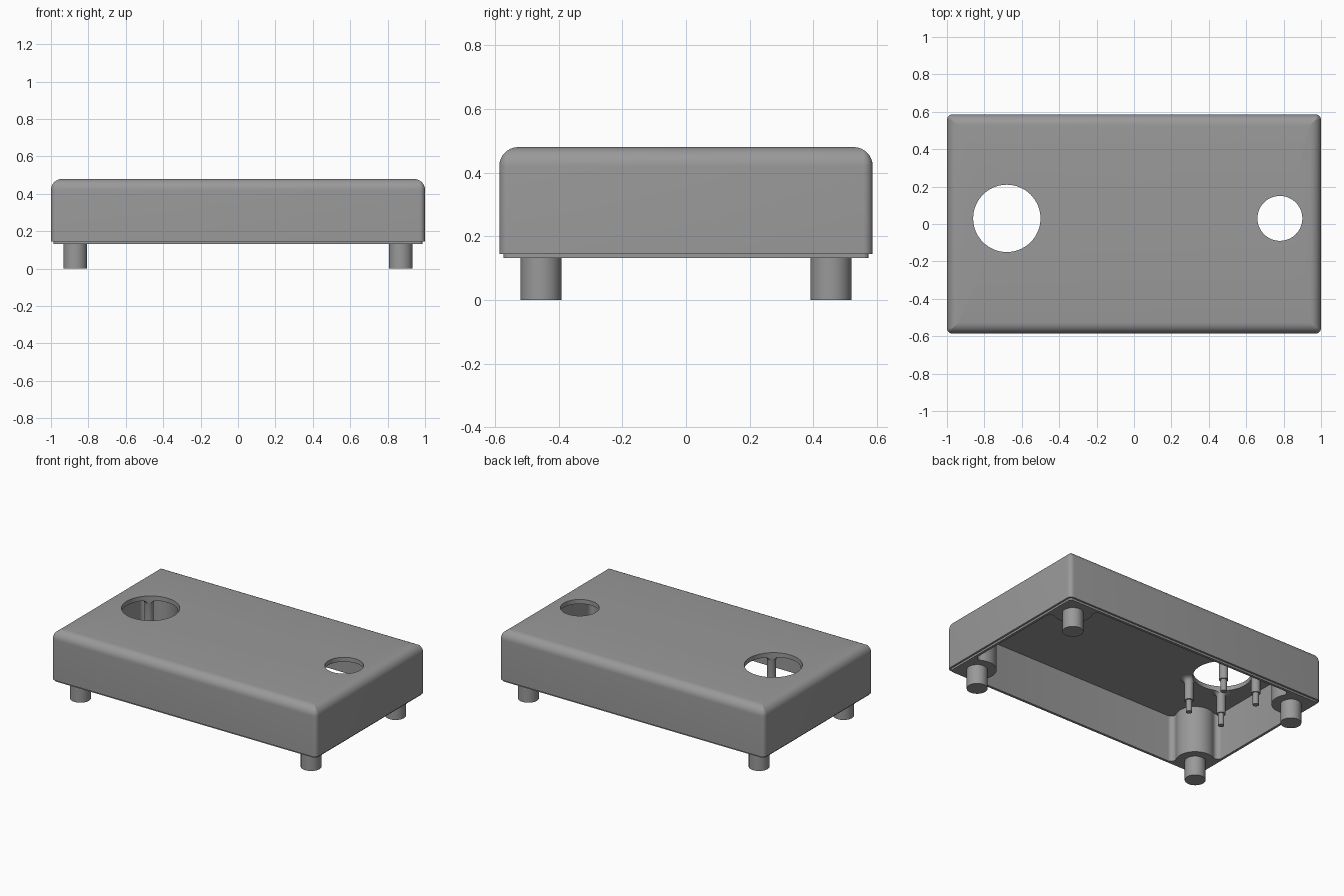
import bpy, bmesh, math
from math import cos, sin, pi

if "Cube" in bpy.data.objects:
    bpy.data.objects.remove(bpy.data.objects["Cube"])

grey = bpy.data.materials.new("plain grey")
grey.diffuse_color = (0.32, 0.32, 0.32, 1)
grey.use_nodes = True
grey.node_tree.nodes["Principled BSDF"].inputs["Base Color"].default_value = grey.diffuse_color

HX, HY = 1.0, 0.586            # outer half sizes
WALL, Z0, STEP, TOP = 0.03, 0.132, 0.145, 0.48
CEILING = 0.45


def loft(name, rings):
    """Skin a stack of equal-length closed rings and cap both ends."""
    bm = bmesh.new()
    vs = [[bm.verts.new(p) for p in ring] for ring in rings]
    n = len(vs[0])
    for a, b in zip(vs, vs[1:]):
        for i in range(n):
            j = (i + 1) % n
            bm.faces.new((a[i], a[j], b[j], b[i]))
    bm.faces.new(vs[0][::-1])
    bm.faces.new(vs[-1])
    bmesh.ops.recalc_face_normals(bm, faces=bm.faces)
    me = bpy.data.meshes.new(name)
    bm.to_mesh(me)
    bm.free()
    me.materials.append(grey)
    ob = bpy.data.objects.new(name, me)
    bpy.context.collection.objects.link(ob)
    return ob


def lathe(name, x, y, profile, n=48):
    """Round part from (radius, z) pairs."""
    return loft(name, [[(x + r * cos(2 * pi * i / n), y + r * sin(2 * pi * i / n), z)
                        for i in range(n)] for r, z in profile])


def rounded_rect(inset, z, radius=0.03, steps=6):
    r = max(radius - inset, 0.003)
    pts = []
    for k, (sx, sy) in enumerate([(1, 1), (-1, 1), (-1, -1), (1, -1)]):
        for i in range(steps + 1):
            a = (k + i / steps) * pi / 2
            pts.append((sx * (HX - inset - r) + r * cos(a),
                        sy * (HY - inset - r) + r * sin(a), z))
    return pts


def activate(ob):
    bpy.ops.object.select_all(action='DESELECT')
    ob.select_set(True)
    bpy.context.view_layer.objects.active = ob


def cut(ob, cutter):
    mod = ob.modifiers.new("cut", 'BOOLEAN')
    mod.operation, mod.solver, mod.object = 'DIFFERENCE', 'EXACT', cutter
    activate(ob)
    bpy.ops.object.modifier_apply(modifier=mod.name)


def smooth(ob):
    activate(ob)
    bpy.ops.object.shade_smooth_by_angle(angle=math.radians(32))


# Case: recessed bottom lip, straight sides, rounded top edge
R = 0.06
rings = [rounded_rect(0.013, Z0), rounded_rect(0.013, STEP), rounded_rect(0, STEP)]
for i in range(9):
    a = i / 8 * pi / 2
    rings.append(rounded_rect(R - R * cos(a), TOP - R + R * sin(a)))
case = loft("case", rings)

# Cavity outline: each corner wraps around a round foot boss with small fillets
BOSS, FIL, C = 0.12, 0.03, 0.10
reach = C + math.sqrt((BOSS + FIL) ** 2 - (C - FIL) ** 2)
ang = math.atan2(C - FIL, reach - C)   # where fillet meets boss


def arc(cx, cy, r, a0, a1, n):
    return [(cx + r * cos(a0 + (a1 - a0) * i / n), cy + r * sin(a0 + (a1 - a0) * i / n))
            for i in range(n + 1)]


corner = (arc(reach, FIL, FIL, -pi / 2, -pi - ang, 8)
          + arc(C, C, BOSS, -ang, pi / 2 + ang, 20)[1:-1]
          + arc(FIL, reach, FIL, -pi / 2 + ang, -pi, 8))
outline = []
for sx, sy in [(-1, -1), (-1, 1), (1, 1), (1, -1)]:
    part = [(sx * (HX - WALL - u), sy * (HY - WALL - v)) for u, v in corner]
    outline += part if sx * sy > 0 else part[::-1]
cavity = loft("cavity_cutter", [[(x, y, z) for x, y in outline] for z in (0.05, CEILING)])

# Two round openings in the top
HOLE = (-0.68, 0.03)
large = lathe("large_hole_cutter", *HOLE, [(0.18, 0.02), (0.18, 0.6)], 64)
small = lathe("small_hole_cutter", 0.78, 0.03, [(0.12, 0.3), (0.12, 0.6)], 64)
for c in (cavity, large, small):
    cut(case, c)
smooth(case)

# Four stepped mounting posts hanging from the ceiling, flared at the root
flare = [(0.028 + 0.03 * (1 - cos(t * pi / 8)), CEILING - 0.03 + 0.03 * sin(t * pi / 8))
         for t in range(5)]
for sx in (-1, 1):
    for sy in (-1, 1):
        post = lathe("mounting_post", HOLE[0] + sx * 0.128, HOLE[1] + sy * 0.165,
                     [(0.019, 0.22), (0.019, 0.30), (0.028, 0.30)] + flare, 24)
        cut(post, large)
        smooth(post)

# Four cylindrical feet
for sx in (-1, 1):
    for sy in (-1, 1):
        smooth(lathe("foot", sx * 0.87, sy * 0.455, [(0.064, 0), (0.064, Z0 + 0.002)]))

for c in (cavity, large, small):
    bpy.data.objects.remove(c, do_unlink=True)
